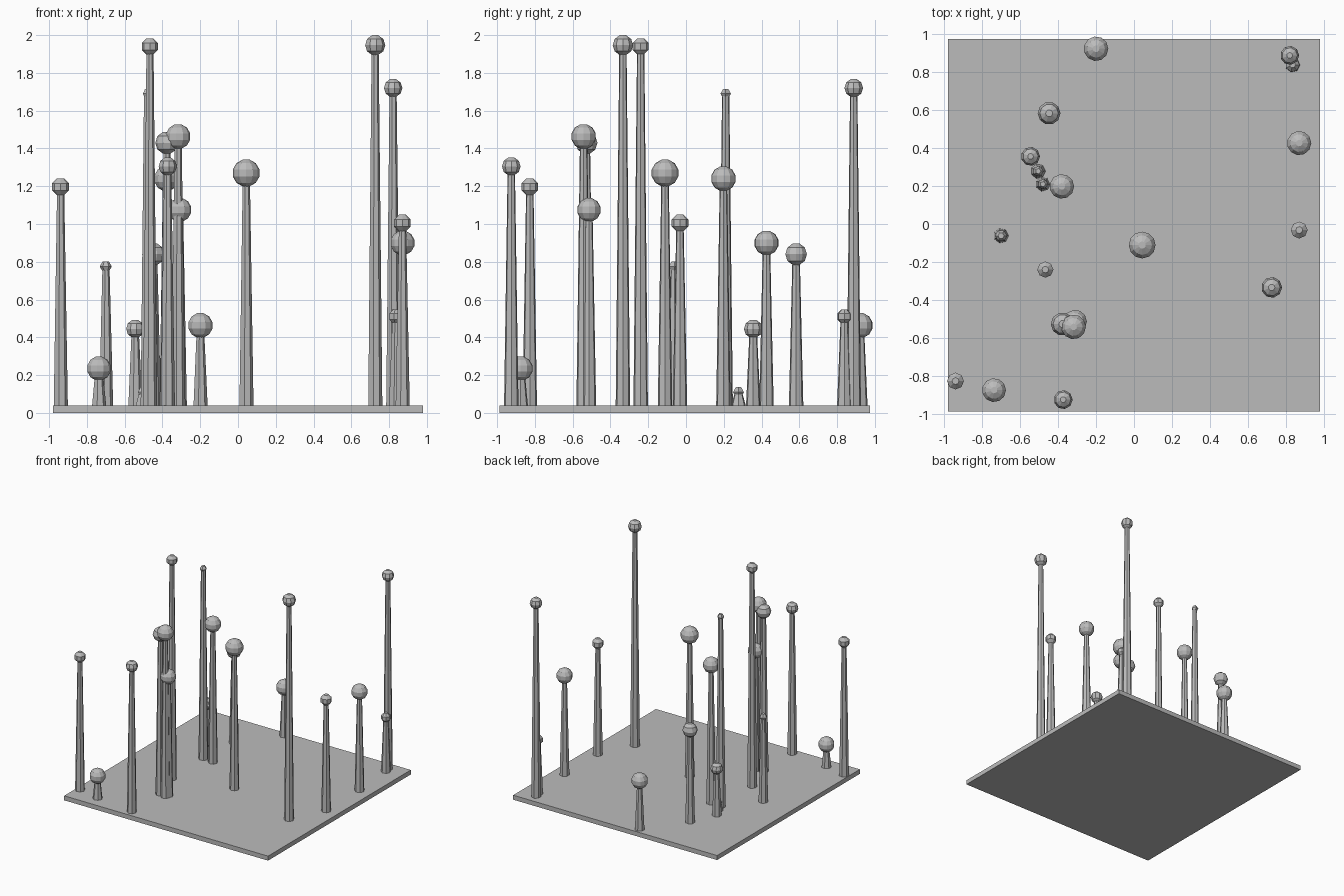
import bpy
import bmesh
import math

default_cube = bpy.data.objects.get("Cube")
if default_cube:
    bpy.data.objects.remove(default_cube, do_unlink=True)

# One flat grey for everything
grey = bpy.data.materials.new("plain grey")
grey.use_nodes = True
grey.diffuse_color = (0.5, 0.5, 0.5, 1)
grey.node_tree.nodes["Principled BSDF"].inputs["Base Color"].default_value = grey.diffuse_color

UNIT = 0.0196        # one hundredth of the plate width
PLATE_TOP = 2 * UNIT
SHIFT_Y = -0.007     # the rear ball overhangs the plate slightly


def finish(bm, name, location):
    """Turn a bmesh into a flat shaded grey object."""
    bmesh.ops.recalc_face_normals(bm, faces=bm.faces)
    mesh = bpy.data.meshes.new(name)
    bm.to_mesh(mesh)
    bm.free()
    mesh.materials.append(grey)
    obj = bpy.data.objects.new(name, mesh)
    obj.location = location
    bpy.context.collection.objects.link(obj)
    return obj


def turned(name, profile, sides, location):
    """Stack regular polygons of (radius, height) and cap both ends."""
    bm = bmesh.new()
    rings = []
    for radius, height in profile:
        angles = [math.tau * i / sides for i in range(sides)]
        rings.append([bm.verts.new((radius * math.cos(a), radius * math.sin(a), height))
                      for a in angles])
    for low, high in zip(rings, rings[1:]):
        for i in range(sides):
            j = (i + 1) % sides
            bm.faces.new((low[i], low[j], high[j], high[i]))
    bm.faces.new(rings[0])
    bm.faces.new(rings[-1])
    return finish(bm, name, location)


def side_count(radius):
    """Bigger parts get more sides."""
    return max(5, math.ceil(math.pi * radius / UNIT))


def ball(name, radius, location):
    """Faceted ball with flat ends in place of poles."""
    sides = side_count(radius)
    bands = (sides + 1) // 2
    tilts = [math.pi * (i + 0.5) / bands for i in range(bands)]
    profile = [(radius * math.sin(t), -radius * math.cos(t)) for t in tilts]
    return turned(name, profile, sides, location)


# Base plate
bm = bmesh.new()
bmesh.ops.create_cube(bm, size=1)
bmesh.ops.scale(bm, vec=(100 * UNIT, 100 * UNIT, PLATE_TOP), verts=bm.verts)
finish(bm, "base_plate", (0, SHIFT_Y, PLATE_TOP / 2))

# Pins: x, y, ball centre height, ball radius
pins = [
    (-0.2, 0.93, 0.463, 0.067),
    (0.82, 0.895, 1.72, 0.05),
    (0.835, 0.845, 0.51, 0.041),
    (-0.447, 0.59, 0.84, 0.06),
    (0.87, 0.433, 0.9, 0.066),
    (-0.545, 0.363, 0.445, 0.05),
    (-0.505, 0.285, 0.11, 0.03),
    (-0.48, 0.217, 1.69, 0.029),
    (-0.38, 0.205, 1.24, 0.067),
    (-0.7, -0.055, 0.775, 0.032),
    (0.043, -0.104, 1.27, 0.073),
    (0.87, -0.025, 1.005, 0.048),
    (-0.467, -0.233, 1.94, 0.046),
    (0.725, -0.327, 1.947, 0.055),
    (-0.377, -0.52, 1.43, 0.061),
    (-0.318, -0.535, 1.463, 0.067),
    (-0.31, -0.507, 1.075, 0.064),
    (-0.94, -0.82, 1.197, 0.048),
    (-0.737, -0.868, 0.235, 0.065),
    (-0.373, -0.918, 1.305, 0.05),
]

# Each pin is a tapered post that ends at the centre of its ball
for number, (x, y, height, radius) in enumerate(pins, 1):
    y += SHIFT_Y
    taper = [(2 * UNIT, 0), (UNIT, height - PLATE_TOP)]
    turned(f"post_{number}", taper, side_count(2 * UNIT), (x, y, PLATE_TOP))
    ball(f"ball_{number}", radius, (x, y, height))
